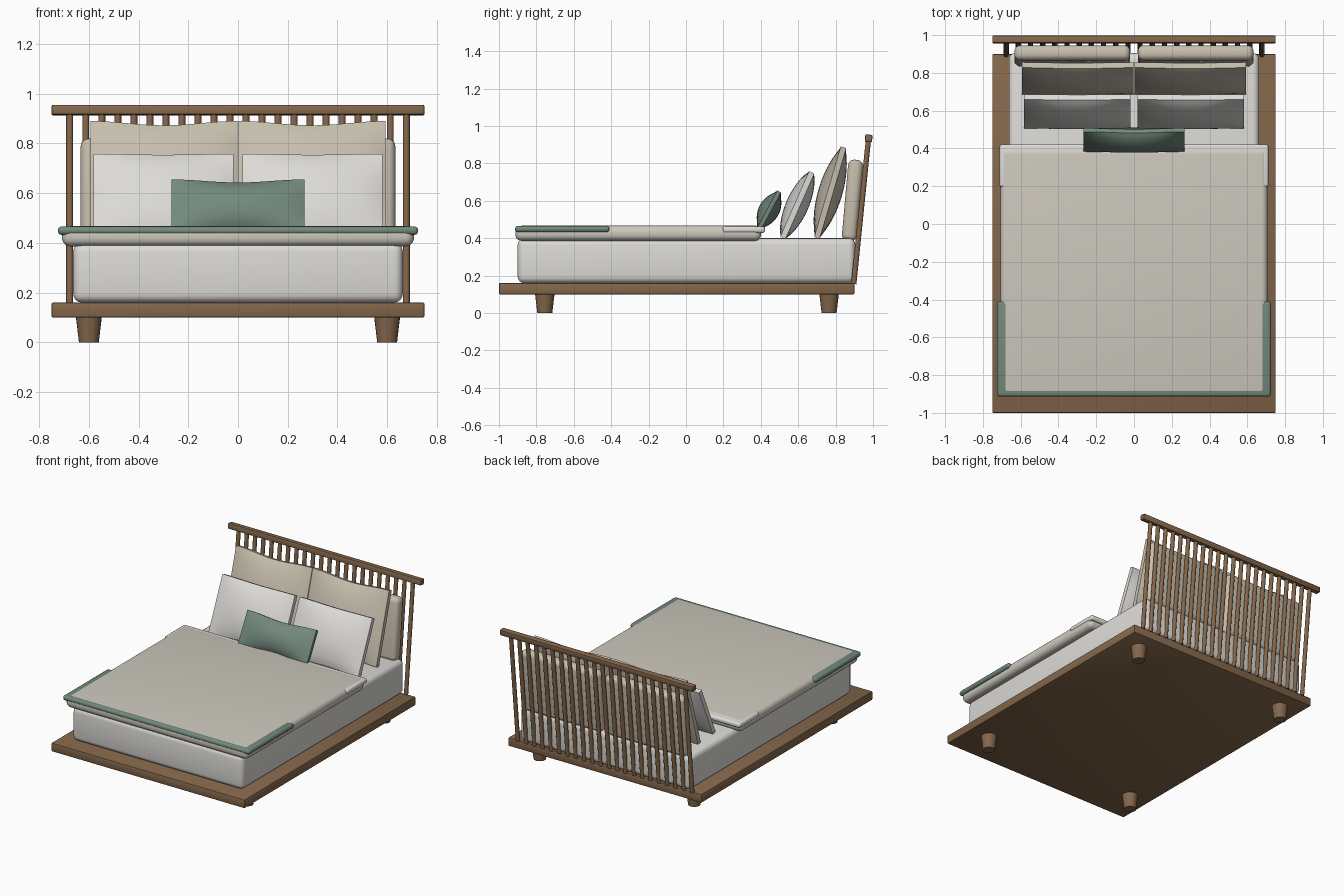
import bpy, bmesh, math
from mathutils import Vector

if "Cube" in bpy.data.objects:
    bpy.data.objects.remove(bpy.data.objects["Cube"])


def material(name, rgb):
    m = bpy.data.materials.new(name)
    m.diffuse_color = (*rgb, 1)
    m.use_nodes = True
    m.node_tree.nodes["Principled BSDF"].inputs["Base Color"].default_value = m.diffuse_color
    return m


WOOD = material("wood", (0.23, 0.135, 0.07))
WHITE = material("white_linen", (0.72, 0.71, 0.68))
CREAM = material("cream_linen", (0.61, 0.58, 0.51))
BEIGE = material("beige_linen", (0.57, 0.52, 0.42))
GREEN = material("green_cloth", (0.17, 0.25, 0.20))


def finish(name, bm, mat, loc=(0, 0, 0), rot=(0, 0, 0)):
    bmesh.ops.recalc_face_normals(bm, faces=bm.faces)
    me = bpy.data.meshes.new(name)
    bm.to_mesh(me)
    bm.free()
    me.materials.append(mat)
    ob = bpy.data.objects.new(name, me)
    bpy.context.collection.objects.link(ob)
    ob.location, ob.rotation_euler = loc, rot
    bpy.ops.object.select_all(action='DESELECT')
    ob.select_set(True)
    bpy.context.view_layer.objects.active = ob
    bpy.ops.object.shade_smooth_by_angle(angle=math.radians(40))
    return ob


def box(name, lo, hi, bevel, mat, segs=4, tilt=0):
    """Rounded box between two corners, leaning back by tilt degrees."""
    lo, hi = Vector(lo), Vector(hi)
    bm = bmesh.new()
    bmesh.ops.create_cube(bm, size=1)
    bmesh.ops.scale(bm, vec=hi - lo, verts=bm.verts)
    bmesh.ops.bevel(bm, geom=list(bm.edges), offset=bevel, segments=segs,
                    profile=0.5, affect='EDGES')
    return finish(name, bm, mat, (lo + hi) / 2, (math.radians(-tilt), 0, 0))


def rod(name, a, b, r1, r2, mat, sides):
    """Tapered round bar from a to b."""
    a, b = Vector(a), Vector(b)
    d = b - a
    bm = bmesh.new()
    bmesh.ops.create_cone(bm, cap_ends=True, segments=sides, radius1=r1,
                          radius2=r2, depth=d.length)
    return finish(name, bm, mat, (a + b) / 2,
                  d.to_track_quat('Z', 'Y').to_euler())


def pillow(name, x0, x1, bottom, top, edge, bulge, sag, mat, n=16):
    """Puffed cushion with a square border; bottom and top are (y, z)."""
    dy, dz = top[0] - bottom[0], top[1] - bottom[1]
    w, h = (x1 - x0) / 2, math.hypot(dy, dz) / 2
    bm = bmesh.new()
    sheets = []
    for side in (-1, 1):
        rows = []
        for j in range(n + 1):
            v = 2 * j / n - 1
            row = []
            for i in range(n + 1):
                u = 2 * i / n - 1
                puff = ((1 - u * u) * (1 - v * v)) ** 0.8
                y = side * (edge / 2 + bulge * puff)
                z = v * h - sag * v * math.cos(u * math.pi / 2) ** 2
                row.append(bm.verts.new((u * w, y, z)))
            rows.append(row)
        for j in range(n):
            for i in range(n):
                bm.faces.new((rows[j][i], rows[j][i + 1],
                              rows[j + 1][i + 1], rows[j + 1][i]))
        sheets.append(rows)
    # border joining the two sheets
    loops = []
    for r in sheets:
        loops.append(r[0][:-1] + [q[-1] for q in r[:-1]]
                     + r[-1][:0:-1] + [q[0] for q in r[:0:-1]])
    f, g = loops
    for k in range(len(f)):
        m = (k + 1) % len(f)
        bm.faces.new((f[k], f[m], g[m], g[k]))
    loc = ((x0 + x1) / 2, (bottom[0] + top[0]) / 2, (bottom[1] + top[1]) / 2)
    return finish(name, bm, mat, loc, (-math.atan2(dy, dz), 0, 0))


# base platform and tapered feet
box("platform", (-0.75, -1, 0.10), (0.75, 0.9, 0.16), 0.006, WOOD, 2)
for x in (-0.6, 0.6):
    for y in (-0.755, 0.765):
        rod("foot", (x, y, 0), (x, y, 0.101), 0.04, 0.052, WOOD, 24)

# leaning headboard: spindles and top rail
COUNT = 22
for i in range(COUNT):
    x = -0.677 + 1.354 * i / (COUNT - 1)
    rod("headboard_spindle", (x, 0.897, 0.155), (x, 0.975, 0.925),
        0.014, 0.014, WOOD, 16)
box("headboard_rail", (-0.75, 0.957, 0.914), (0.75, 0.996, 0.954),
    0.006, WOOD, 2, 5.8)

# mattress and bedding
box("mattress", (-0.663, -0.9, 0.16), (0.663, 0.905, 0.40), 0.035, WHITE)
box("duvet", (-0.708, -0.912, 0.386), (0.708, 0.402, 0.467), 0.034, CREAM, 5)
box("folded_sheet", (-0.712, 0.195, 0.428), (0.712, 0.422, 0.463),
    0.014, WHITE)
box("throw_blanket", (-0.725, -0.914, 0.432), (0.725, -0.41, 0.466),
    0.016, GREEN)

# pillows, back row to front
for s in (-1, 1):
    a, b = sorted((s * 0.02, s * 0.633))
    box("back_pillow", (a, 0.85, 0.385), (b, 0.93, 0.82), 0.032, BEIGE, 5, 5)
    a, b = sorted((s * 0.002, s * 0.594))
    pillow("beige_pillow", a, b, (0.70, 0.402), (0.842, 0.886),
           0.03, 0.05, 0.018, BEIGE)
    a, b = sorted((s * 0.018, s * 0.582))
    pillow("white_pillow", a, b, (0.518, 0.402), (0.672, 0.752),
           0.03, 0.046, 0.004, WHITE)
pillow("green_cushion", -0.268, 0.268, (0.39, 0.45), (0.498, 0.65),
       0.022, 0.045, 0.014, GREEN)
